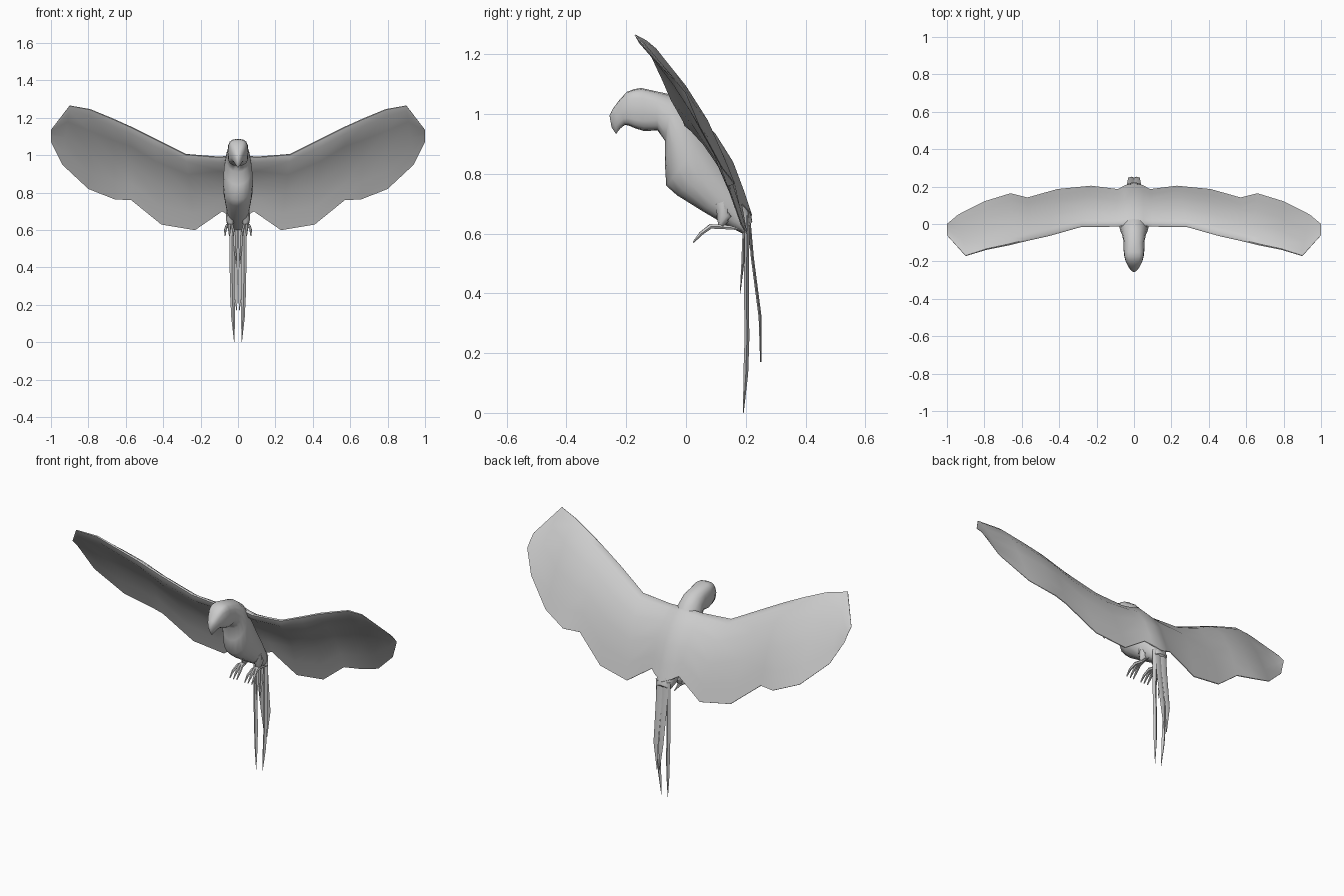
import bpy, bmesh, math
from mathutils import Vector

if "Cube" in bpy.data.objects:
    bpy.data.objects.remove(bpy.data.objects["Cube"])


def loft(name, rings, mirror=False, angle=50, open_start=False):
    """Skin closed rings of equal point count and cap the ends."""
    bm = bmesh.new()
    vs = [[bm.verts.new(p) for p in r] for r in rings]
    n = len(vs[0])
    for a, b in zip(vs, vs[1:]):
        for i in range(n):
            j = (i + 1) % n
            bm.faces.new((a[i], a[j], b[j], b[i]))
    if not open_start:
        bm.faces.new(vs[0])
    bm.faces.new(vs[-1])
    bmesh.ops.recalc_face_normals(bm, faces=bm.faces)
    me = bpy.data.meshes.new(name)
    bm.to_mesh(me)
    bm.free()
    ob = bpy.data.objects.new(name, me)
    bpy.context.collection.objects.link(ob)
    if mirror:
        ob.modifiers.new("mirror", 'MIRROR').use_mirror_merge = open_start
    bpy.ops.object.select_all(action='DESELECT')
    ob.select_set(True)
    bpy.context.view_layer.objects.active = ob
    bpy.ops.object.shade_smooth_by_angle(angle=math.radians(angle))
    return ob


def oval(top, bottom, w, square=1.0, n=16):
    """Cross-section spanning two (y, z) points, half-width w."""
    t, b = Vector((0, *top)), Vector((0, *bottom))
    c, h = (t + b) / 2, (t - b) / 2
    pts = []
    for i in range(n):
        a = 2 * math.pi * i / n
        s, k = math.sin(a), math.cos(a)
        x = math.copysign(abs(s) ** square, s) * w
        pts.append(c + h * math.copysign(abs(k) ** square, k) + Vector((x, 0, 0)))
    return pts


# Hooked beak, head, neck and body in one skin
body = [((-.249, .955), (-.234, .933), .005, 1),
        ((-.256, .995), (-.228, .942), .017, .9),
        ((-.243, 1.020), (-.219, .952), .027, .8),
        ((-.222, 1.048), (-.205, .963), .037, .7),
        ((-.198, 1.074), (-.193, .962), .046, .6),
        ((-.175, 1.083), (-.170, .952), .052, .6),
        ((-.150, 1.087), (-.140, .943), .055, .65),
        ((-.100, 1.076), (-.095, .945), .055, .8),
        ((-.045, 1.064), (-.070, .910), .064, .9),
        ((.010, 1.025), (-.071, .840), .075, 1),
        ((.070, .935), (-.066, .760), .080, 1),
        ((.120, .845), (-.030, .728), .076, 1),
        ((.175, .750), (.055, .675), .062, .9),
        ((.215, .675), (.140, .625), .050, .9),
        ((.222, .640), (.190, .600), .038, .9)]
loft("body", [oval(*r) for r in body])

# Wings: leading and trailing point at each station along the span, and camber
wing = [((.00, .00, 1.01), (.00, .22, .66), 1),
        ((.05, -.005, .995), (.05, .205, .68), 1),
        ((.10, -.01, .99), (.085, .185, .70), 1),
        ((.28, -.01, 1.005), (.23, .203, .60), 1),
        ((.45, -.058, 1.09), (.41, .185, .63), 1),
        ((.57, -.085, 1.15), (.57, .14, .76), 1),
        ((.67, -.11, 1.195), (.66, .163, .765), .9),
        ((.79, -.135, 1.245), (.80, .12, .82), .7),
        ((.90, -.170, 1.265), (.94, .05, .95), .35),
        ((1.0, -.06, 1.135), (1.0, .00, 1.07), .3)]
upper = [(0, .004), (.08, .024), (.28, .043), (.55, .043), (.8, .022), (1, .002)]
lower = [(1, -.002), (.8, .014), (.55, .024), (.28, .010), (.08, -.014), (0, -.006)]


def airfoil(lead, trail, camber):
    a, b = Vector(lead), Vector(trail)
    d = b - a
    normal = Vector((0, -d.z, d.y)).normalized()
    k = camber * min(1, d.length / .38)
    return [a + d * t + normal * o * k for t, o in upper + lower]


loft("wings", [airfoil(*s) for s in wing], mirror=True, angle=60, open_start=True)


# Tail feathers: flat diamond sections along (x, y, z, half-width)
def feather(name, path, thick):
    rings = []
    for x, y, z, w in path:
        t = min(thick, w)
        rings.append([(x - w, y, z), (x, y - t, z), (x + w, y, z), (x, y + t, z)])
    loft(name, rings, mirror=True)


feather("long_tail_feathers", [(.030, .205, .66, .017), (.032, .202, .42, .013),
        (.030, .204, .25, .012), (.026, .200, .13, .010), (.020, .192, .0, .001)], .008)
feather("back_tail_feathers", [(.019, .208, .68, .019), (.018, .222, .52, .018),
        (.016, .248, .32, .015), (.007, .250, .17, .002)], .005)
feather("short_tail_feathers", [(.016, .195, .63, .012), (.013, .190, .50, .009),
        (.009, .181, .40, .001)], .005)


# Legs and clawed toes: tapered tubes along (x, y, z, radius)
def tube(name, path, n=6):
    pts = [Vector(p[:3]) for p in path]
    rings = []
    for i, p in enumerate(pts):
        d = (pts[min(i + 1, len(pts) - 1)] - pts[max(i - 1, 0)]).normalized()
        q = d.to_track_quat('Z', 'Y')
        rings.append([p + q @ Vector((math.cos(2 * math.pi * k / n),
                      math.sin(2 * math.pi * k / n), 0)) * path[i][3] for k in range(n)])
    loft(name, rings, mirror=True)


tube("legs", [(.034, .115, .70, .030), (.040, .128, .655, .027), (.046, .120, .624, .012)], 8)
for i, dx in enumerate((-.024, -.004, .018)):
    tube(f"front_toe_{i + 1}", [(.047, .135, .622, .008), (.048 + dx * .6, .082, .624, .009),
         (.050 + dx, .050, .600, .007), (.050 + dx * 1.05, .024, .570, .003)])
tube("back_toe", [(.047, .110, .622, .008), (.052, .150, .620, .007), (.056, .185, .612, .002)])
